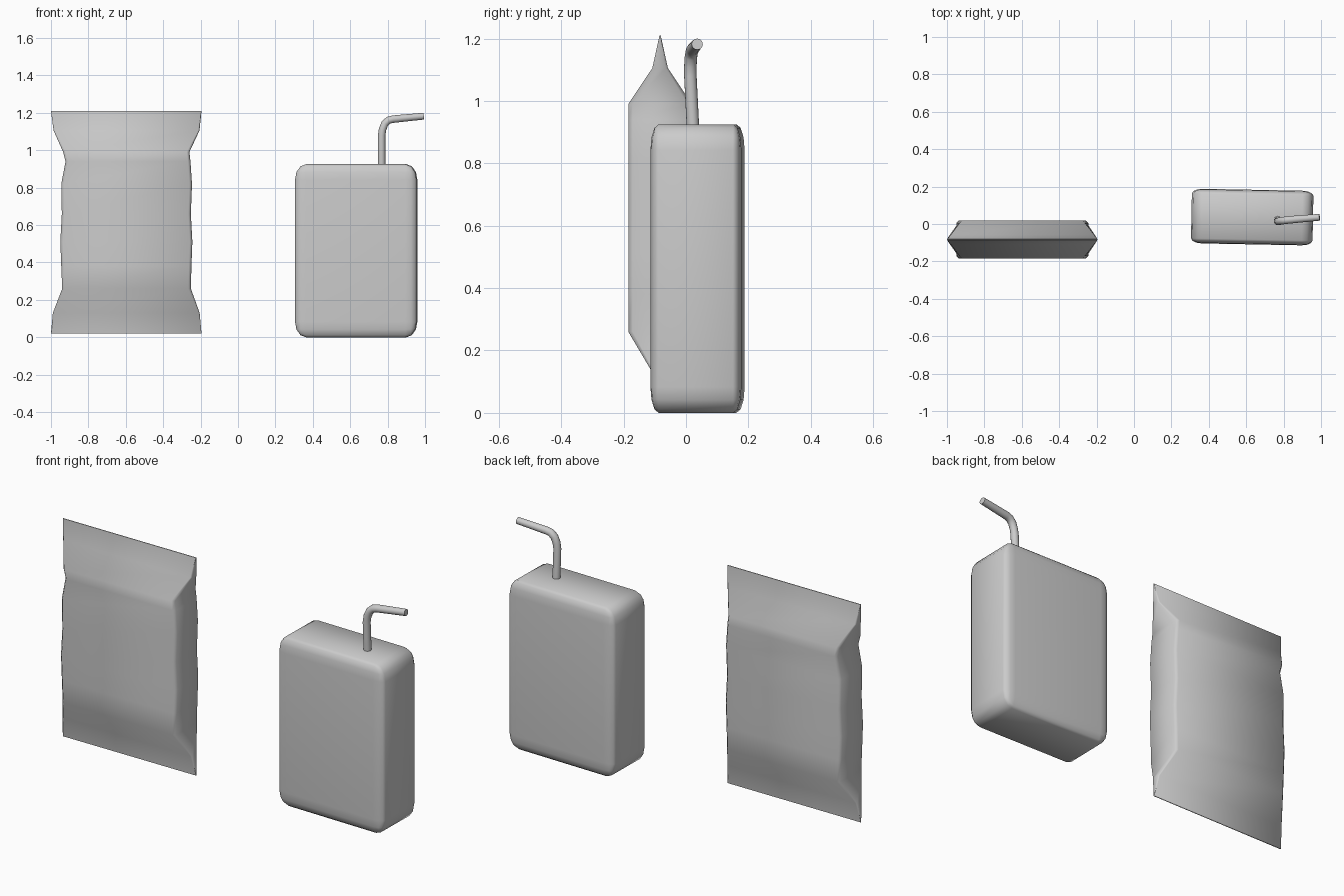
import bpy, bmesh, math
from mathutils import Vector, Matrix

if "Cube" in bpy.data.objects:
    bpy.data.objects.remove(bpy.data.objects["Cube"])


def finish(name, bm, angle):
    bmesh.ops.recalc_face_normals(bm, faces=bm.faces)
    mesh = bpy.data.meshes.new(name)
    bm.to_mesh(mesh)
    bm.free()
    ob = bpy.data.objects.new(name, mesh)
    bpy.context.collection.objects.link(ob)
    bpy.ops.object.select_all(action='DESELECT')
    ob.select_set(True)
    bpy.context.view_layer.objects.active = ob
    bpy.ops.object.shade_smooth_by_angle(angle=math.radians(angle))
    return ob


def loft(name, rings, angle):
    bm = bmesh.new()
    loops = [[bm.verts.new(p) for p in ring] for ring in rings]
    n = len(loops[0])
    for a, b in zip(loops, loops[1:]):
        for i in range(n):
            j = (i + 1) % n
            bm.faces.new((a[i], a[j], b[j], b[i]))
    bm.faces.new(loops[0][::-1])
    bm.faces.new(loops[-1])
    return finish(name, bm, angle)


# Snack bag: pillow body pinched into a flat seal at each end
def bag_ring(z, left, right, half):
    c = min(0.014, half * 0.3)
    y = -0.083
    return [(left + c, y - half, z), (right - c, y - half, z),
            (right, y - half + c, z), (right, y + half - c, z),
            (right - c, y + half, z), (left + c, y + half, z),
            (left, y + half - c, z), (left, y - half + c, z)]


bag_rows = [  # height, left edge, right edge, half thickness
    (0.02, -1.0, -0.195, 0.002),
    (0.13, -0.99, -0.205, 0.025),
    (0.26, -0.94, -0.252, 0.102),
    (0.38, -0.945, -0.249, 0.102),
    (0.51, -0.95, -0.244, 0.102),
    (0.66, -0.942, -0.252, 0.102),
    (0.82, -0.945, -0.246, 0.102),
    (0.94, -0.922, -0.254, 0.102),
    (0.99, -0.935, -0.26, 0.102),
    (1.105, -0.986, -0.206, 0.025),
    (1.21, -1.0, -0.195, 0.002),
]
loft("snack_bag", [bag_ring(*r) for r in bag_rows], 50)

# Drink carton: bevelled cube stretched to size and turned slightly
bm = bmesh.new()
bmesh.ops.create_cube(bm, size=1)
bmesh.ops.bevel(bm, geom=bm.edges[:], offset=0.09, segments=3, profile=0.5,
                affect='EDGES')
bmesh.ops.scale(bm, vec=(0.65, 0.292, 0.925), verts=bm.verts)
bmesh.ops.rotate(bm, matrix=Matrix.Rotation(math.radians(-1.1), 3, 'Z'),
                 verts=bm.verts)
bmesh.ops.translate(bm, vec=(0.632, 0.037, 0.4625), verts=bm.verts)
finish("drink_carton", bm, 50)

# Bent straw: round tube swept along a short path
path = [Vector(p) for p in [
    (0.768, 0.024, 0.88), (0.768, 0.014, 1.08), (0.773, 0.014, 1.112),
    (0.785, 0.016, 1.142), (0.804, 0.019, 1.16), (0.828, 0.022, 1.166),
    (0.992, 0.036, 1.182)]]
rings = []
for i, p in enumerate(path):
    t = (path[min(i + 1, len(path) - 1)] - path[max(i - 1, 0)]).normalized()
    u = t.cross(Vector((0, 1, 0))).normalized()
    v = t.cross(u)
    r = 0.020 if i < len(path) - 1 else 0.018
    rings.append([p + r * (math.cos(a) * u + math.sin(a) * v)
                  for a in [k * math.tau / 16 for k in range(16)]])
loft("straw", rings, 40)
